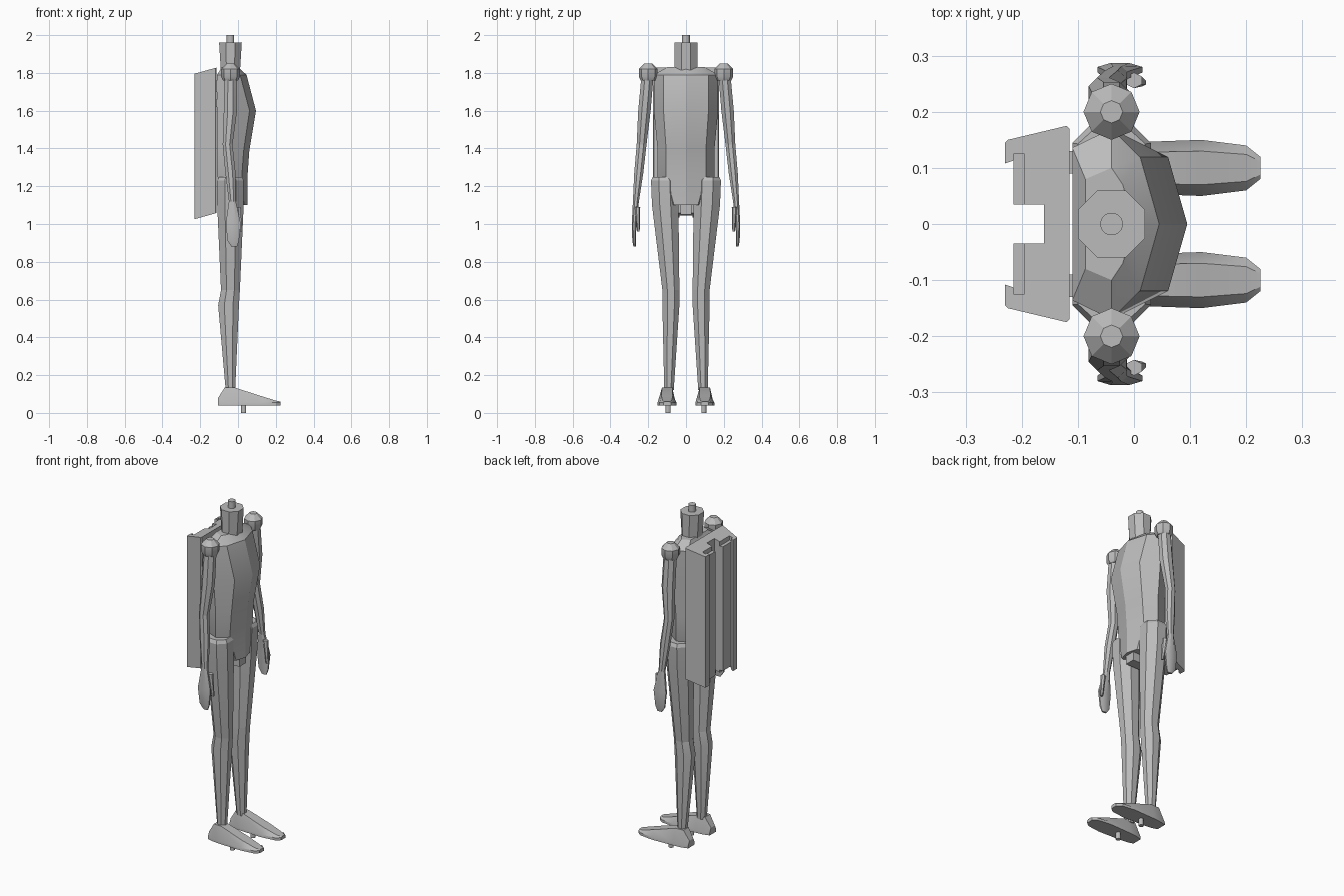
import bpy, bmesh, math

default_cube = bpy.data.objects.get("Cube")
if default_cube:
    bpy.data.objects.remove(default_cube, do_unlink=True)

colour = (.5, .5, .5, 1)
grey = bpy.data.materials.new("plain_grey")
grey.use_nodes = True
grey.diffuse_color = colour
grey.node_tree.nodes["Principled BSDF"].inputs["Base Color"].default_value = colour


def loft(name, rings):
    """Skin a list of equal-length point rings and cap both ends."""
    mesh_data = bmesh.new()
    rows = [[mesh_data.verts.new(point) for point in ring] for ring in rings]
    for low, high in zip(rows, rows[1:]):
        for i in range(len(low)):
            mesh_data.faces.new((low[i - 1], low[i], high[i], high[i - 1]))
    mesh_data.faces.new(rows[0])
    mesh_data.faces.new(rows[-1])
    bmesh.ops.recalc_face_normals(mesh_data, faces=mesh_data.faces)
    mesh = bpy.data.meshes.new(name)
    mesh_data.to_mesh(mesh)
    mesh_data.free()
    mesh.materials.append(grey)
    part = bpy.data.objects.new(name, mesh)
    bpy.context.collection.objects.link(part)
    bpy.ops.object.select_all(action='DESELECT')
    part.select_set(True)
    bpy.context.view_layer.objects.active = part
    bpy.ops.object.shade_smooth_by_angle(angle=math.radians(25))


def tube(name, sections, sides=8, flat_front=True):
    """Upright loft from (centre x, centre y, height, depth radius, width radius)."""
    step = math.tau / sides
    start = step / 2 if flat_front else 0
    grow = 1 / math.cos(start)
    angles = [start + step * i for i in range(sides)]
    loft(name, [[(x + grow * depth * math.cos(a), y + grow * width * math.sin(a), z)
                 for a in angles] for x, y, z, depth, width in sections])


def mirrored(outline):
    """Complete a half outline across the centre plane."""
    return outline + [(x, -y) for x, y in reversed(outline)]


def prism(name, outline, bottom, top, slope=0):
    """Extrude a plan outline; the ends may drop toward the rear."""
    loft(name, [[(x, y, z + slope * x) for x, y in outline] for z in (bottom, top)])


def rectangle(back, front, near, far):
    return [(back, near), (front, near), (front, far), (back, far)]


# Torso: a facetted front panel, rounded sides and a flat back
spine = -.04
rings = []
for z, front, side in ((1.1, .05, .09), (1.25, .05, .15), (1.39, .06, .15),
                       (1.6, .095, .17), (1.79, .045, .17), (1.83, 0, .1)):
    panel_edge = front - side / 5
    back = spine - .07 * min(1, side / .15)
    half = [(front, 0), (panel_edge, side * .7), (spine, side), (back, side * .8)]
    rings.append([(x, y, z) for x, y in mirrored(half[1:])] + [(front, 0, z)])
loft("torso", rings)
prism("crotch", rectangle(-.06, .03, -.03, .03), 1.05, 1.12)

# Neck and head peg
tube("neck", [(spine, 0, 1.8, .05, .06), (spine, 0, 1.96, .06, .06)])
tube("head_peg", [(spine, 0, z, .02, .02) for z in (1.95, 2)], sides=16)

for sign, side_name in ((1, "left_"), (-1, "right_")):
    def limb(part_name, *sections, **options):
        tube(side_name + part_name,
             [(x, sign * y, z, depth, width) for x, y, z, depth, width in sections], **options)

    # Leg
    knee = (spine, .08, .65, .05, .045)
    limb("thigh", knee, (spine, .11, 1.1, .07, .07), (spine, .115, 1.23, .07, .07),
         (spine, .12, 1.25, .06, .055))
    limb("calf", (spine, .09, .12, .025, .025), (-.05, .08, .57, .055, .045), knee)

    # Foot: wedge falling from the instep to a rounded toe
    foot_rings = []
    for x, sole, height in ((-.105, .03, .08), (-.07, .04, .135), (-.02, .045, .135),
                            (.12, .05, .09), (.2, .04, .065), (.225, .02, .06)):
        crown = sole * .6
        half = [(sole, .04), (sole, .055), (crown, height)]
        loop = half + [(-y, z) for y, z in reversed(half)]
        foot_rings.append([(x, sign * .1 + y, z) for y, z in loop])
    loft(side_name + "foot", foot_rings)
    limb("foot_peg", *[(.03, .095, z, .013, .013) for z in (0, .05)], sides=12)

    # Shoulder and arm
    limb("shoulder", *[(spine, .2, z, radius, radius) for z, radius in
                       ((1.76, .04), (1.78, .05), (1.82, .05), (1.85, .02))], flat_front=False)
    elbow = (-.055, .235, 1.42, .026, .026)
    wrist = (-.03, .265, 1.12, .018, .016)
    limb("upper_arm", elbow, (spine, .22, 1.6, .035, .033), (spine, .205, 1.77, .034, .032))
    limb("forearm", wrist, (spine, .25, 1.27, .027, .024), elbow)

    # Hand
    limb("hand", (-.02, .272, .88, .015, .006), (-.025, .274, .91, .03, .01),
         (-.025, .275, 1, .04, .012), wrist)
    limb("thumb", (.014, .252, .96, .007, .006), (0, .256, 1.09, .014, .012), sides=6)

    # Bracket joining the pack to the torso
    arm = rectangle(-.13, -.09, sign * .09, sign * .13)
    prism(side_name + "bracket", arm, 1.7, 1.76)
    prism(side_name + "lower_bracket", arm, 1.62, 1.66)

    # Recessed rear panel of the pack
    panel = rectangle(-.215, -.19, sign * .035, sign * .125)
    prism(side_name + "pack_panel", panel, 1.05, 1.78)

# Back pack with rear lips and a central channel
pack = [(-.115, .17), (-.12, .175), (-.225, .15), (-.23, .145), (-.23, .108), (-.215, .113),
        (-.215, .125), (-.195, .125), (-.195, .035), (-.16, .035)]
prism("back_pack", mirrored(pack), 1.09, 1.86, slope=.28)
